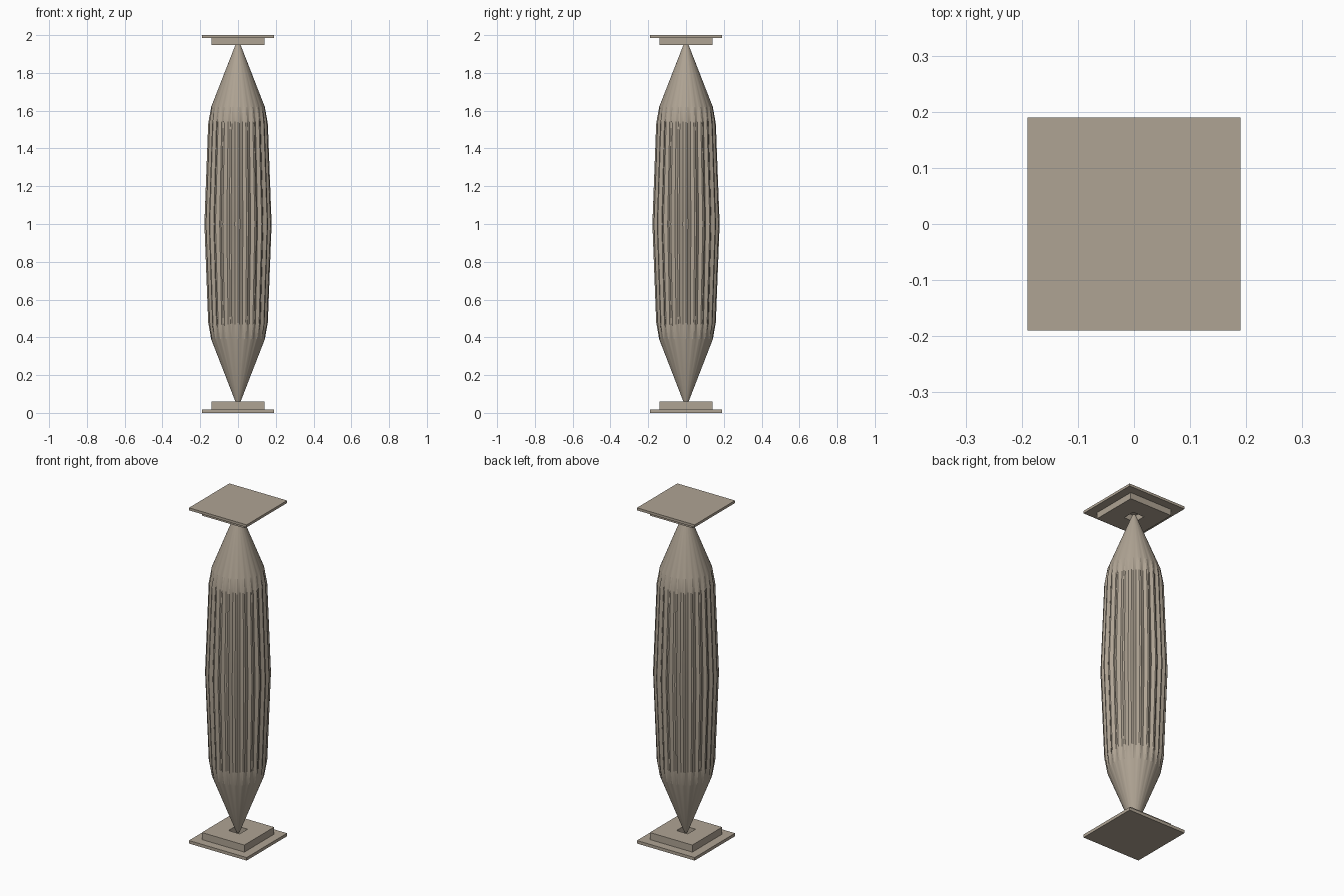
import bpy, bmesh, math

if "Cube" in bpy.data.objects:
    bpy.data.objects.remove(bpy.data.objects["Cube"])

stone = bpy.data.materials.new("warm_stone")
stone.diffuse_color = (0.43, 0.37, 0.295, 1)
stone.use_nodes = True
stone.node_tree.nodes["Principled BSDF"].inputs["Base Color"].default_value = stone.diffuse_color


def make_object(name, bm):
    bmesh.ops.recalc_face_normals(bm, faces=bm.faces)
    me = bpy.data.meshes.new(name)
    bm.to_mesh(me)
    bm.free()
    ob = bpy.data.objects.new(name, me)
    bpy.context.collection.objects.link(ob)
    me.materials.append(stone)
    return ob


def bridge(bm, a, b):
    n = len(a)
    for i in range(n):
        j = (i + 1) % n
        bm.faces.new((a[i], a[j], b[j], b[i]))


# square slab, optionally with a square hole through it
def slab(name, half, z0, z1, hole=0):
    bm = bmesh.new()

    def ring(h, z):
        return [bm.verts.new((x * h, y * h, z))
                for x, y in ((-1, -1), (1, -1), (1, 1), (-1, 1))]
    lo, hi = ring(half, z0), ring(half, z1)
    bridge(bm, lo, hi)
    if hole:
        hlo, hhi = ring(hole, z0), ring(hole, z1)
        bridge(bm, hlo, hhi)
        bridge(bm, lo, hlo)
        bridge(bm, hi, hhi)
    else:
        bm.faces.new(lo)
        bm.faces.new(hi)
    return make_object(name, bm)


slab("base_plate", 0.19, 0, 0.018)
slab("base_collar", 0.14, 0.018, 0.06, 0.037)
slab("top_collar", 0.14, 1.948, 1.985, 0.037)
slab("top_plate", 0.19, 1.985, 2.0)

# spindle shaft: height, radius, flute depth
FLUTES = 24
SHAPE = (0, 0, 0.65, 1, 0.65)  # groove depth across one flute
profile = [(0.045, 0.008, 0), (0.39, 0.142, 0), (0.48, 0.158, 0.011),
           (1.0, 0.178, 0.013), (1.53, 0.158, 0.011), (1.62, 0.142, 0),
           (1.96, 0.009, 0)]
bm = bmesh.new()
rings = []
n = FLUTES * len(SHAPE)
for z, r, d in profile:
    ring = []
    for i in range(n):
        a = 2 * math.pi * i / n
        rr = r - d * SHAPE[i % len(SHAPE)]
        ring.append(bm.verts.new((rr * math.cos(a), rr * math.sin(a), z)))
    rings.append(ring)
for a, b in zip(rings, rings[1:]):
    bridge(bm, a, b)
bm.faces.new(rings[0])
bm.faces.new(rings[-1])
shaft = make_object("fluted_shaft", bm)
bpy.context.view_layer.objects.active = shaft
shaft.select_set(True)
bpy.ops.object.shade_smooth_by_angle(angle=math.radians(25))
